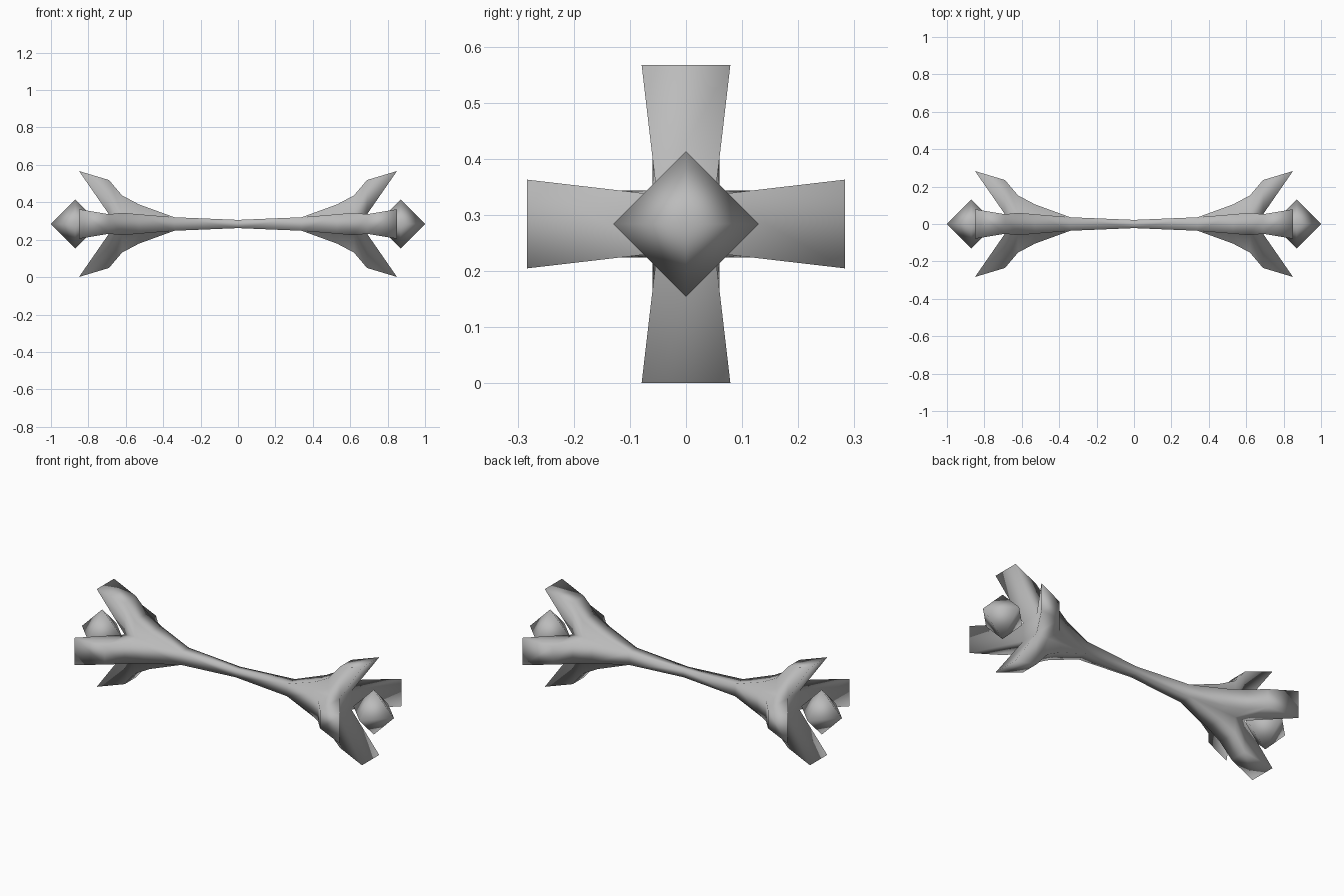
import bpy, bmesh
from mathutils import Vector, Matrix
import math

if "Cube" in bpy.data.objects:
    bpy.data.objects.remove(bpy.data.objects["Cube"])

MID = 0.284  # height of the long axis

steel = bpy.data.materials.new("grey_steel")
steel.diffuse_color = (0.5, 0.5, 0.5, 1)
steel.use_nodes = True
steel.node_tree.nodes["Principled BSDF"].inputs["Base Color"].default_value = steel.diffuse_color


def finish(bm, name):
    """Turn a bmesh of the +x half into a smooth object mirrored to -x."""
    bmesh.ops.remove_doubles(bm, verts=bm.verts, dist=0.0005)
    bmesh.ops.recalc_face_normals(bm, faces=bm.faces)
    for f in bm.faces:
        f.smooth = True
    me = bpy.data.meshes.new(name)
    bm.to_mesh(me)
    bm.free()
    me.materials.append(steel)
    ob = bpy.data.objects.new(name, me)
    bpy.context.collection.objects.link(ob)
    ob.location.z = MID
    mod = ob.modifiers.new("mirror", 'MIRROR')
    mod.use_axis[0] = True
    mod.use_mirror_merge = True
    return ob


# Shaft and prongs: stations of (x, core half width, prong outer radius)
stations = [(0.0, 0.022, 0.022), (0.34, 0.036, 0.036), (0.53, 0.052, 0.105),
            (0.62, 0.06, 0.153), (0.69, 0.052, 0.235)]
TIP = (0.85, 0.079, 0.283)

bm = bmesh.new()


def face(points, turn):
    unique = []
    for p in points:
        if all((Vector(p) - Vector(q)).length > 1e-6 for q in unique):
            unique.append(p)
    if len(unique) > 2:
        bm.faces.new([bm.verts.new(turn @ Vector(p)) for p in unique])


for k in range(4):
    turn = Matrix.Rotation(k * math.pi / 2, 3, 'X')
    for (x0, w0, r0), (x1, w1, r1) in zip(stations, stations[1:]):
        # outer strip of the prong
        face([(x0, -w0, r0), (x1, -w1, r1), (x1, w1, r1), (x0, w0, r0)], turn)
        # side walls down to the valley between prongs
        for s in (-1, 1):
            face([(x0, s * w0, w0), (x1, s * w1, w1),
                  (x1, s * w1, r1), (x0, s * w0, r0)], turn)
    # wedge-shaped prong end
    x, w, r = stations[-1]
    tx, tw, tr = TIP
    face([(x, -w, r), (tx, -tw, tr), (tx, tw, tr), (x, w, r)], turn)
    face([(x, -w, w), (tx, -tw, tr), (tx, tw, tr), (x, w, w)], turn)
    for s in (-1, 1):
        face([(x, s * w, w), (tx, s * tw, tr), (x, s * w, r)], turn)
# hub cap between the prongs
x, w, r = stations[-1]
face([(x, -w, -w), (x, w, -w), (x, w, w), (x, -w, w)], Matrix.Identity(3))
finish(bm, "shaft_with_prongs")

# Eight-sided pointed bead floating between the prongs
bm = bmesh.new()
R = 0.13
ring = [bm.verts.new((0.87, R * math.cos(a), R * math.sin(a)))
        for a in (i * math.pi / 2 for i in range(4))]
for end in (0.87 - R, 0.87 + R):
    apex = bm.verts.new((end, 0, 0))
    for i in range(4):
        bm.faces.new((ring[i], ring[(i + 1) % 4], apex))
finish(bm, "end_bead")
